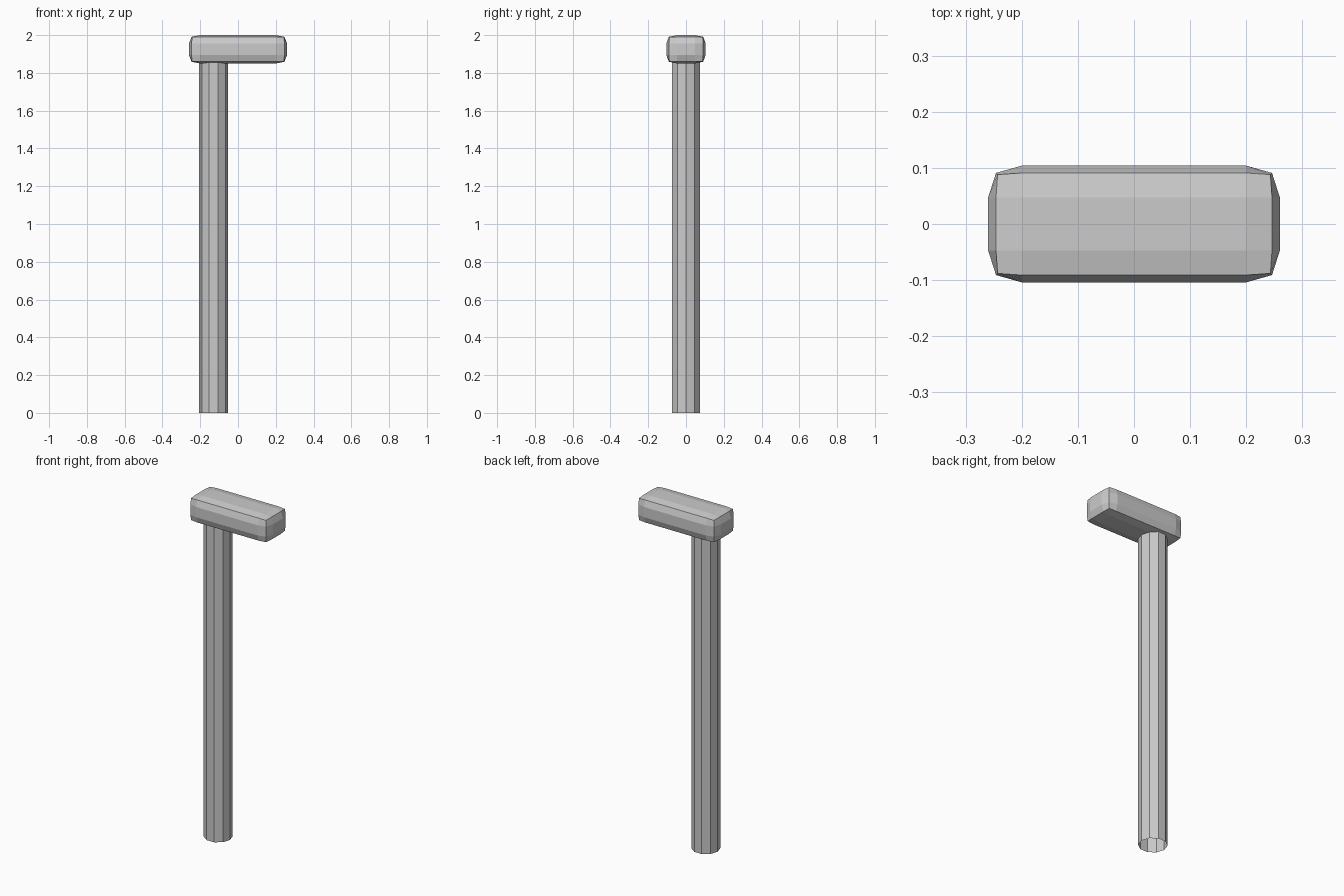
import bpy, bmesh
from mathutils import Matrix

if "Cube" in bpy.data.objects:
    bpy.data.objects.remove(bpy.data.objects["Cube"])


def add_object(name, bm, location):
    bmesh.ops.recalc_face_normals(bm, faces=bm.faces)
    mesh = bpy.data.meshes.new(name)
    bm.to_mesh(mesh)
    bm.free()
    obj = bpy.data.objects.new(name, mesh)
    obj.location = location
    bpy.context.collection.objects.link(obj)
    return obj


# Pole: open ten-sided tube, tucked slightly into the head
POLE_TOP = 1.87
bm = bmesh.new()
bmesh.ops.create_cone(bm, cap_ends=False, segments=10, radius1=0.077, radius2=0.077,
                      depth=POLE_TOP)
angle = 0.0 if any(abs(v.co.y) < 1e-5 for v in bm.verts) else 0.3141593
bmesh.ops.rotate(bm, verts=bm.verts, matrix=Matrix.Rotation(angle, 3, 'Z'))
add_object("pole", bm, (-0.129, 0, POLE_TOP / 2))

# Head: 3x3 gridded box, faces bulging out past the edges and corners
INNER = (0.2, 0.047, 0.03)
OUTER = {1: (0.26, 0.104, 0.075),    # face points
         2: (0.246, 0.091, 0.066),   # edge points
         3: (0.243, 0.088, 0.064)}   # corner points
bm = bmesh.new()
bmesh.ops.create_cube(bm, size=2)
bmesh.ops.subdivide_edges(bm, edges=bm.edges[:], cuts=2, use_grid_fill=True)
for v in bm.verts:
    extreme = [abs(c) > 0.9 for c in v.co]
    outer = OUTER[sum(extreme)]
    for i in range(3):
        size = outer[i] if extreme[i] else INNER[i]
        v.co[i] = size if v.co[i] > 0 else -size
add_object("head", bm, (0, 0, 1.925))
